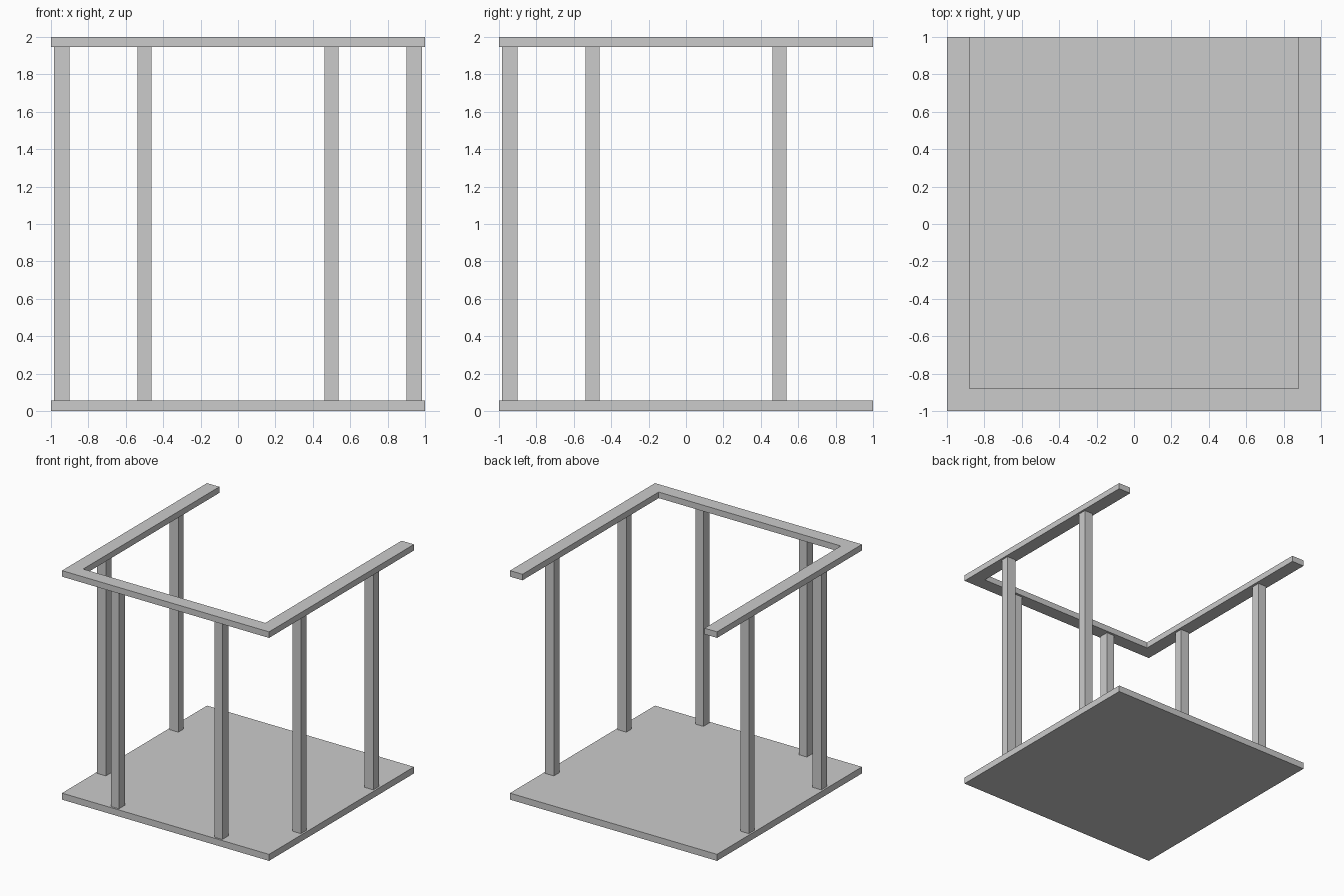
import bpy, bmesh

if "Cube" in bpy.data.objects:
    bpy.data.objects.remove(bpy.data.objects["Cube"])

BASE_TOP = 0.057
RAIL_BOTTOM = 1.947


def prism(name, outline, z0, z1):
    """Extrude a flat outline from z0 up to z1."""
    bm = bmesh.new()
    face = bm.faces.new([bm.verts.new((x, y, z0)) for x, y in outline])
    ext = bmesh.ops.extrude_face_region(bm, geom=[face], use_keep_orig=True)
    top = [v for v in ext["geom"] if isinstance(v, bmesh.types.BMVert)]
    bmesh.ops.translate(bm, verts=top, vec=(0, 0, z1 - z0))
    bmesh.ops.recalc_face_normals(bm, faces=bm.faces)
    mesh = bpy.data.meshes.new(name)
    bm.to_mesh(mesh)
    bm.free()
    obj = bpy.data.objects.new(name, mesh)
    bpy.context.collection.objects.link(obj)
    return obj


def rect(cx, cy, w, d):
    return [(cx - w / 2, cy - d / 2), (cx + w / 2, cy - d / 2),
            (cx + w / 2, cy + d / 2), (cx - w / 2, cy + d / 2)]


# Square floor slab
prism("floor", rect(0, 0, 2, 2), 0, BASE_TOP)

# U-shaped handrail, open at the back
inner = 0.88
prism("handrail", [(-1, -1), (1, -1), (1, 1), (inner, 1), (inner, -inner),
                   (-inner, -inner), (-inner, 1), (-1, 1)], RAIL_BOTTOM, 2)

# Two posts under each run of the rail, slightly deeper across the rail
along, across, offset = 0.075, 0.083, 0.942
for s, label in ((-0.5, "a"), (0.5, "b")):
    prism(f"front_post_{label}", rect(s, -offset, along, across), BASE_TOP, RAIL_BOTTOM)
    prism(f"left_post_{label}", rect(-offset, s, across, along), BASE_TOP, RAIL_BOTTOM)
    prism(f"right_post_{label}", rect(offset, s, across, along), BASE_TOP, RAIL_BOTTOM)
